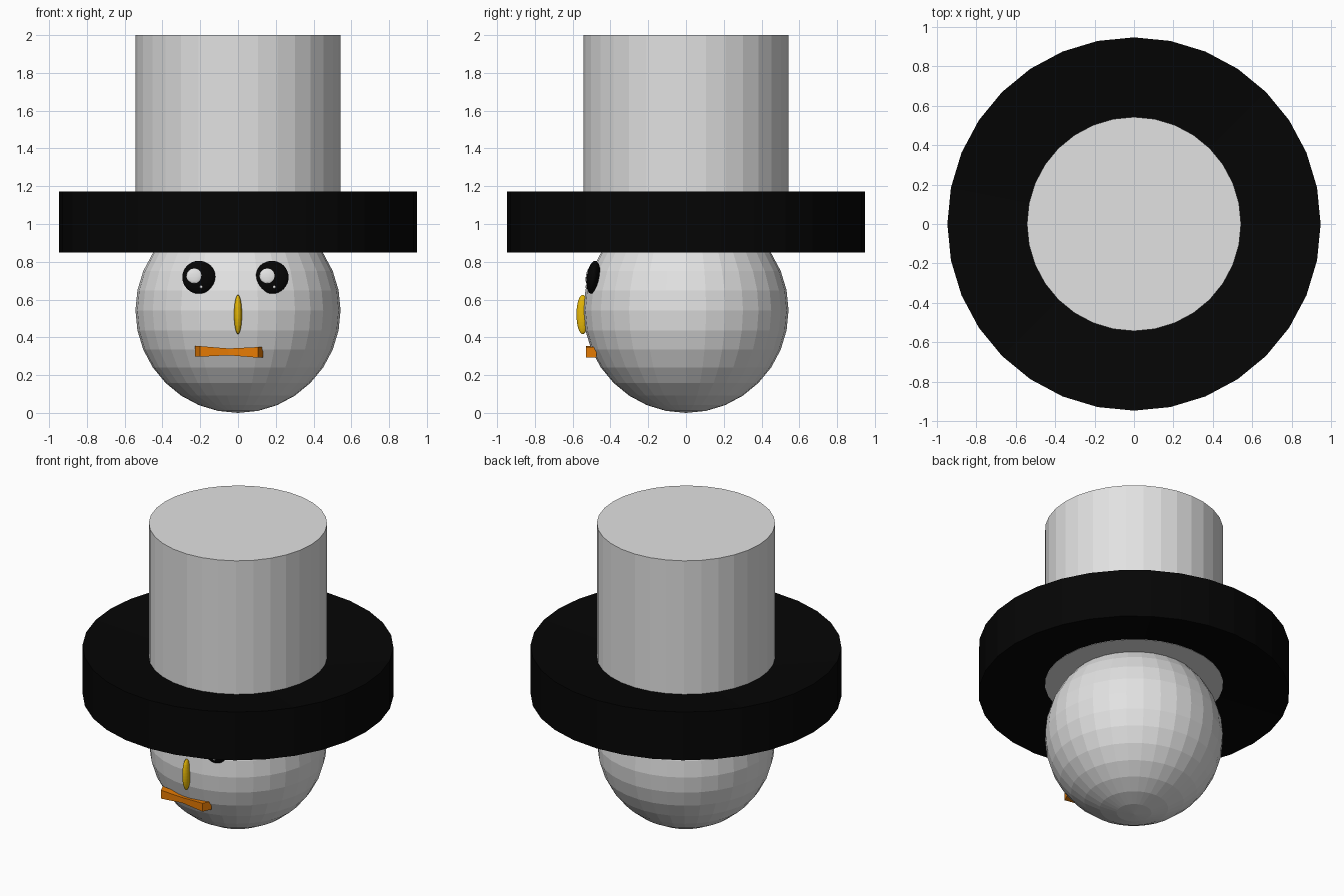
import bpy
import bmesh
from math import radians, cos, sin, pi

old = bpy.data.objects.get("Cube")
if old:
    bpy.data.objects.remove(old, do_unlink=True)


def material(name, rgb):
    mat = bpy.data.materials.new(name)
    mat.use_nodes = True
    color = (*rgb, 1)
    mat.diffuse_color = color
    mat.node_tree.nodes["Principled BSDF"].inputs["Base Color"].default_value = color
    return mat


WHITE = material("white", (0.76, 0.76, 0.76))
BLACK = material("black", (0.0015, 0.0015, 0.0015))
GOLD = material("gold", (0.8, 0.48, 0.002))
ORANGE = material("orange", (0.8, 0.2, 0.001))
SIDES = 32


def add_object(name, bm, mat):
    bmesh.ops.recalc_face_normals(bm, faces=bm.faces)
    mesh = bpy.data.meshes.new(name)
    bm.to_mesh(mesh)
    bm.free()
    mesh.materials.append(mat)
    obj = bpy.data.objects.new(name, mesh)
    bpy.context.collection.objects.link(obj)
    return obj


def ball(name, center, radii, mat, tilt=0):
    bm = bmesh.new()
    bmesh.ops.create_uvsphere(bm, u_segments=SIDES, v_segments=SIDES // 2, radius=1)
    obj = add_object(name, bm, mat)
    obj.location, obj.scale = center, radii
    obj.rotation_euler.x = radians(tilt)
    return obj


def bridge(bm, a, b):
    for i in range(len(a)):
        j = (i + 1) % len(a)
        bm.faces.new((a[i], a[j], b[j], b[i]))


# Head
ball("head", (0, 0, 0.543), (0.543, 0.543, 0.543), WHITE)

# Hat crown, running down through the brim
bottom, top = 0.916, 2.0
bm = bmesh.new()
bmesh.ops.create_cone(bm, cap_ends=True, segments=SIDES, radius1=0.543,
                      radius2=0.543, depth=top - bottom)
crown = add_object("hat_crown", bm, WHITE)
crown.location.z = (bottom + top) / 2

# Hat brim: a ring that thickens from the crown outward
bm = bmesh.new()
loops = []
for radius, z in ((0.543, 0.918), (0.947, 0.848), (0.947, 1.172), (0.543, 1.103)):
    loops.append([bm.verts.new((radius * cos(2 * pi * i / SIDES),
                                radius * sin(2 * pi * i / SIDES), z))
                  for i in range(SIDES)])
for k in range(4):
    bridge(bm, loops[k], loops[(k + 1) % 4])
add_object("hat_brim", bm, BLACK)

# Eyes with a large and a small highlight each
for side, x in (("right", -0.207), ("left", 0.18)):
    ball(side + "_eye", (x, -0.491, 0.718), (0.088, 0.035, 0.088), BLACK, -8)
    ball(side + "_eye_highlight", (x - 0.024, -0.52, 0.725), (0.042, 0.01, 0.04), WHITE, -8)
    ball(side + "_eye_glint", (x + 0.012, -0.527, 0.667), (0.008, 0.006, 0.008), WHITE)

# Nose
ball("nose", (0, -0.547, 0.521), (0.021, 0.033, 0.104), GOLD)

# Mouth: a bar pinched in the middle, its end caps turned slightly forward
bm = bmesh.new()
rings = []
for x, half, turn in ((-0.215, 0.028, 0.013), (-0.05, 0.018, 0), (0.12, 0.028, -0.013)):
    z = 0.323 - 0.015 * (x + 0.05)
    rings.append([bm.verts.new((x - turn * dy, -0.501 + half * dy, z + half * dz))
                  for dy, dz in ((-1, -1), (1, -1), (1, 1), (-1, 1))])
for a, b in zip(rings, rings[1:]):
    bridge(bm, a, b)
bm.faces.new(rings[0])
bm.faces.new(rings[-1])
add_object("mouth", bm, ORANGE)
